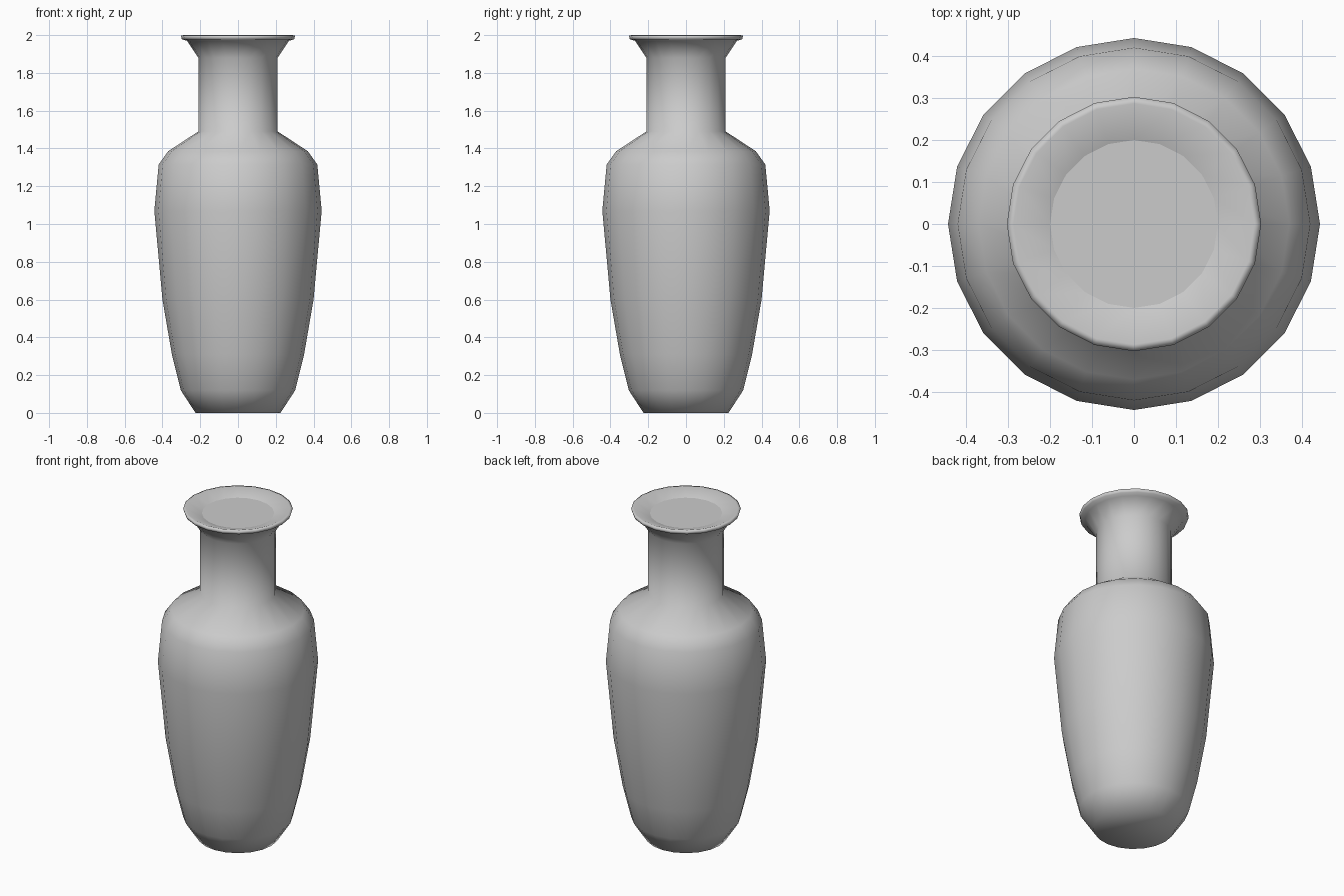
import bpy, bmesh
from math import cos, sin, tau

if "Cube" in bpy.data.objects:
    bpy.data.objects.remove(bpy.data.objects["Cube"])

SIDES = 20


def ring(bm, r, z):
    return [bm.verts.new((r * cos(tau * i / SIDES), r * sin(tau * i / SIDES), z))
            for i in range(SIDES)]


def finish(bm, name, smooth):
    for f in bm.faces:
        f.smooth = smooth
    mesh = bpy.data.meshes.new(name)
    bm.to_mesh(mesh)
    bm.free()
    obj = bpy.data.objects.new(name, mesh)
    bpy.context.collection.objects.link(obj)
    return obj


# Vase body: base, belly, shoulder, neck, flared lip and shallow mouth
profile = [(0.225, 0), (0.303, 0.12), (0.35, 0.31), (0.40, 0.60), (0.443, 1.07),
           (0.42, 1.315), (0.37, 1.385), (0.21, 1.49), (0.21, 1.88), (0.27, 1.97),
           (0.297, 1.978), (0.303, 1.997), (0.287, 2.0), (0.20, 1.97)]
bm = bmesh.new()
rings = [ring(bm, r, z) for r, z in profile]
bm.faces.new(rings[0][::-1])
for a, b in zip(rings, rings[1:]):
    for i in range(SIDES):
        j = (i + 1) % SIDES
        bm.faces.new((a[i], a[j], b[j], b[i]))
finish(bm, "vase_body", True)

# Flat disc closing the mouth
bm = bmesh.new()
bm.faces.new(ring(bm, 0.20, 1.97))
finish(bm, "mouth_disc", False)
